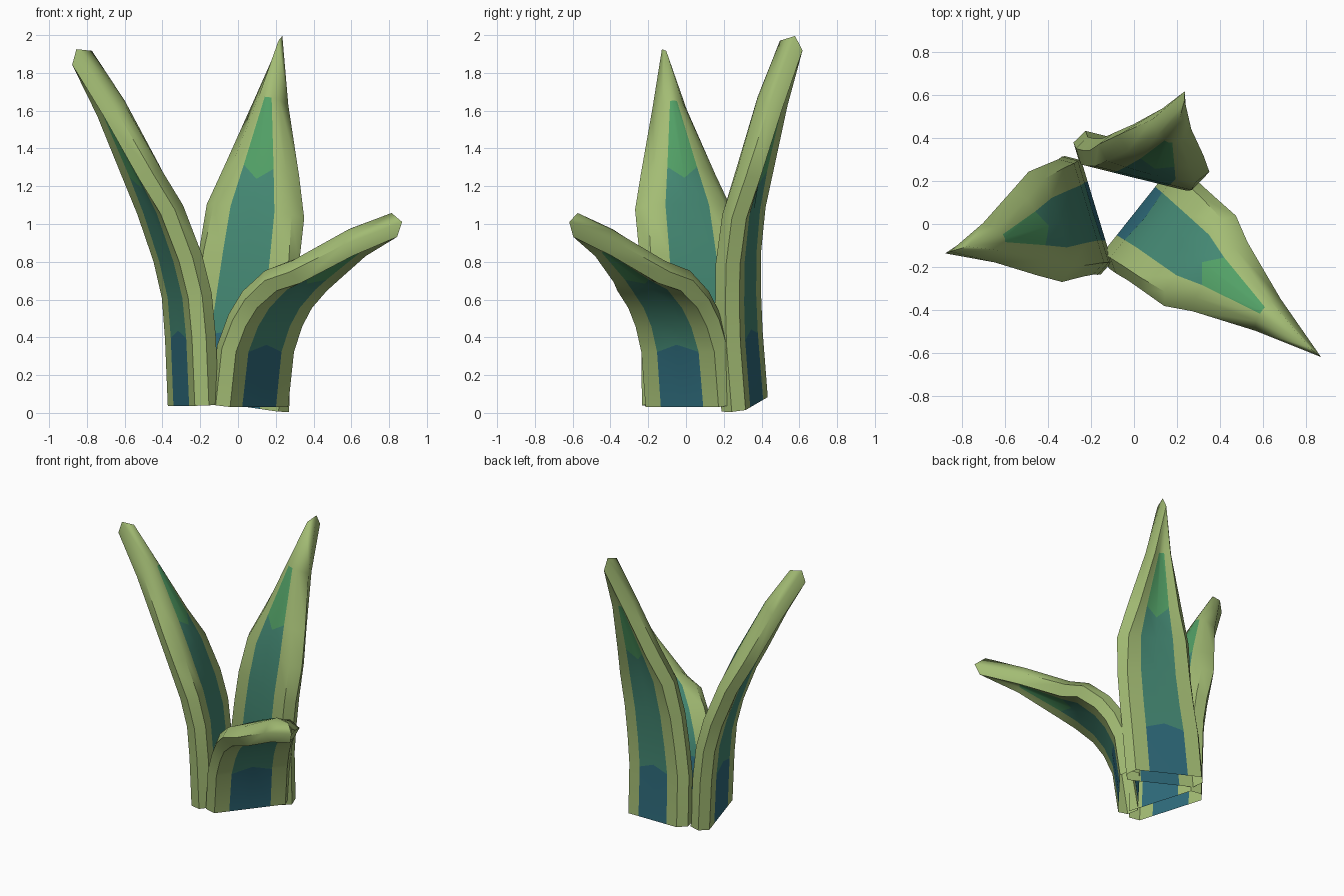
import bpy, bmesh, math
from mathutils import Vector

if "Cube" in bpy.data.objects:
    bpy.data.objects.remove(bpy.data.objects["Cube"])


def material(name, hexcode):
    m = bpy.data.materials.new(name)
    lin = []
    for i in (0, 2, 4):
        c = int(hexcode[i:i + 2], 16) / 255
        lin.append(c / 12.92 if c <= 0.04045 else ((c + 0.055) / 1.055) ** 2.4)
    m.diffuse_color = (*lin, 1)
    m.use_nodes = True
    m.node_tree.nodes["Principled BSDF"].inputs["Base Color"].default_value = m.diffuse_color
    return m


MATS = [material("pale leaf green", "A3BC74"), material("deep blue", "2F6C7C"),
        material("teal", "448873"), material("fresh green", "52A066")]

# one value per ring, base to tip
HALF_WIDTH = [0.287, 0.287, 0.28, 0.275, 0.268, 0.205, 0.095, 0.0]
STRIPE = [0.50, 0.49, 0.48, 0.47, 0.45, 0.40, 0.20, 0.20]   # stripe share of the width
CORNER = [0.86, 0.86, 0.86, 0.85, 0.80, 0.72, 0.6, 0.5]     # where the bevelled rim starts
DROOP = [0, 0, 0, 0, 0.012, 0.033, 0.025, 0]                # rim bending outward
ZONE = [1, 2, 2, 2, 2, 3, 0]                                # stripe colour per span
POINT = {1: 0.04, 5: -0.07}                                 # pointed stripe colour borders
HALF_THICK = 0.066


def leaf(name, direction, path, roll=0.0):
    """Thick pointed blade, open below; path holds (outward, sideways, height)."""
    n = Vector((*direction, 0)).normalized()
    w = Vector((-n.y, n.x, 0))
    across = (w + Vector((0, 0, roll))).normalized()
    pts = [n * d + w * s + Vector((0, 0, z)) for d, s, z in path]
    bm = bmesh.new()
    rings = []
    for i, p in enumerate(pts):
        t = Vector((0, 0, 0))
        if i > 0:
            t += (p - pts[i - 1]).normalized()
        if i < len(pts) - 1:
            t += (pts[i + 1] - p).normalized()
        t.normalize()
        out = across.cross(t).normalized()
        hw, f, c = HALF_WIDTH[i], STRIPE[i], CORNER[i]

        def vert(u, side):
            bend = DROOP[i] * min(1, abs(u) / c) ** 1.5
            q = p + across * (u * hw) + out * (side * HALF_THICK + bend)
            if u == 0:
                q += t * POINT.get(i, 0)
            if side == 0 and i == len(pts) - 1:
                q += t * 0.055              # bevelled beak at the tip
            return bm.verts.new(q)

        us = (-c, -f, 0, f, c)
        # loop: inner face, ridge, outer face, ridge
        rings.append([vert(u, -1) for u in us] + [vert(1, 0)]
                     + [vert(u, 1) for u in reversed(us)] + [vert(-1, 0)])
    count = len(rings[0])
    striped = (1, 2, 7, 8)
    for i in range(len(rings) - 1):
        a, b = rings[i], rings[i + 1]
        for k in range(count):
            j = (k + 1) % count
            face = bm.faces.new((a[k], a[j], b[j], b[k]))
            face.material_index = ZONE[i] if k in striped else 0
    bmesh.ops.remove_doubles(bm, verts=bm.verts, dist=0.0005)
    bmesh.ops.recalc_face_normals(bm, faces=bm.faces)
    me = bpy.data.meshes.new(name)
    bm.to_mesh(me)
    bm.free()
    for m in MATS:
        me.materials.append(m)
    ob = bpy.data.objects.new(name, me)
    bpy.context.collection.objects.link(ob)
    bpy.ops.object.select_all(action='DESELECT')
    ob.select_set(True)
    bpy.context.view_layer.objects.active = ob
    bpy.ops.object.shade_smooth_by_angle(angle=math.radians(48))
    return ob


# tall leaf leaning left
leaf("left_leaf", (-0.957, -0.29),
     [(0.215, -0.108, 0.04), (0.23, -0.11, 0.40), (0.25, -0.11, 0.62), (0.30, -0.11, 0.82),
      (0.387, -0.107, 1.08), (0.47, -0.107, 1.28), (0.65, -0.112, 1.62), (0.825, -0.124, 1.88)])

# short leaf folding over to the front right
leaf("drooping_leaf", (0.78, -0.62),
     [(0.035, 0.053, 0.04), (0.075, 0.055, 0.34), (0.14, 0.057, 0.49), (0.22, 0.057, 0.60),
      (0.34, 0.057, 0.71), (0.45, 0.057, 0.775), (0.74, 0.057, 0.915), (1.012, 0.057, 0.995)])

# tall leaf at the back, rolled a little to the right
leaf("back_leaf", (0.24, 0.97),
     [(0.30, 0.08, 0.045), (0.276, 0.062, 0.40), (0.275, 0.037, 0.60), (0.283, 0.01, 0.82),
      (0.308, -0.0165, 1.07), (0.354, -0.036, 1.29), (0.468, -0.06, 1.65),
      (0.595, -0.085, 1.945)], roll=0.14)
